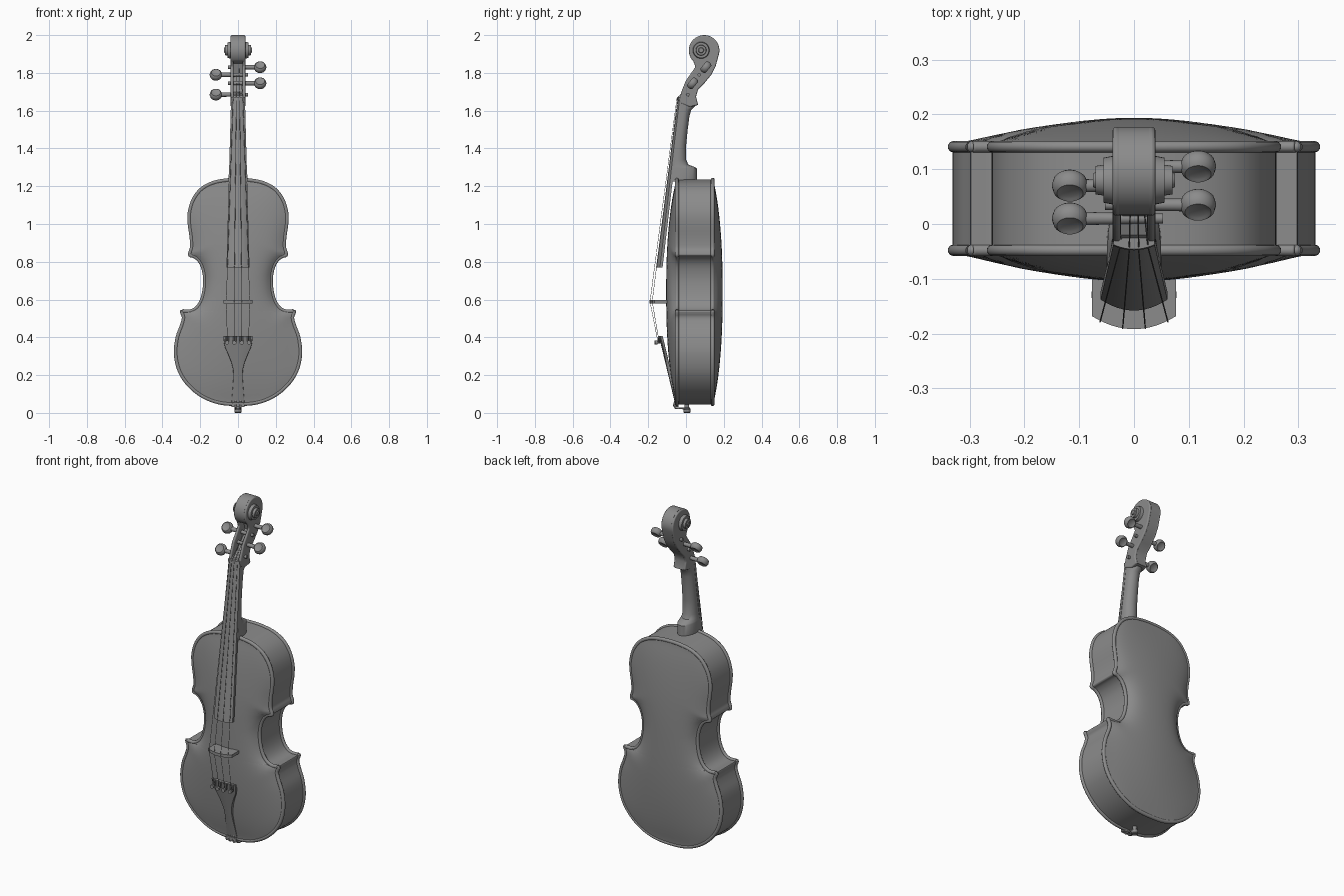
import bpy, bmesh, math
from mathutils import Vector

if "Cube" in bpy.data.objects:
    bpy.data.objects.remove(bpy.data.objects["Cube"])

def mesh(name, verts, faces, angle=35, bevel=0):
    me = bpy.data.meshes.new(name)
    me.from_pydata(verts, [], faces)
    bm = bmesh.new()
    bm.from_mesh(me)
    bmesh.ops.remove_doubles(bm, verts=bm.verts, dist=1e-5)
    bmesh.ops.recalc_face_normals(bm, faces=bm.faces)
    bm.to_mesh(me)
    bm.free()
    ob = bpy.data.objects.new(name, me)
    bpy.context.collection.objects.link(ob)
    if bevel:
        m = ob.modifiers.new("bevel", 'BEVEL')
        m.width, m.segments, m.limit_method = bevel, 3, 'ANGLE'
    bpy.ops.object.select_all(action='DESELECT')
    ob.select_set(True)
    bpy.context.view_layer.objects.active = ob
    bpy.ops.object.shade_smooth_by_angle(angle=math.radians(angle))
    return ob

def loft(name, rings, angle=35, bevel=0, caps=True):
    n = len(rings[0])
    verts = [p for r in rings for p in r]
    faces = [(k*n+i, k*n+(i+1) % n, (k+1)*n+(i+1) % n, (k+1)*n+i)
             for k in range(len(rings)-1) for i in range(n)]
    if caps:
        faces += [tuple(range(n)), tuple(range(len(verts)-n, len(verts)))]
    return mesh(name, verts, faces, angle, bevel)

def prism(name, yz, x0, x1, bevel=0):
    return loft(name, [[(x, y, z) for y, z in yz] for x in (x0, x1)], bevel=bevel)

def turned(name, p0, axis, prof, n=24, bevel=0):
    # circular sections (distance along axis, radius)
    a = Vector(axis).normalized()
    u = a.orthogonal().normalized()
    v = a.cross(u)
    t = [2*math.pi*i/n for i in range(n)]
    return loft(name, [[Vector(p0)+a*d+(u*math.cos(s)+v*math.sin(s))*r for s in t]
                       for d, r in prof], bevel=bevel)

def tube(name, pts, r, cyclic=False, res=3):
    cu = bpy.data.curves.new(name, 'CURVE')
    cu.dimensions, cu.bevel_depth, cu.bevel_resolution = '3D', r, res
    cu.use_fill_caps = True
    sp = cu.splines.new('POLY')
    sp.points.add(len(pts)-1)
    for p, c in zip(sp.points, pts):
        p.co = (*c, 1)
    sp.use_cyclic_u = cyclic
    tmp = bpy.data.objects.new(name, cu)
    bpy.context.collection.objects.link(tmp)
    me = bpy.data.meshes.new_from_object(tmp)
    bpy.data.objects.remove(tmp)
    me.name = name
    me.shade_smooth()
    ob = bpy.data.objects.new(name, me)
    bpy.context.collection.objects.link(ob)

def spline(pts, sub):
    P = [Vector(p) for p in pts]
    P = [Vector((-P[1].x, P[1].y))] + P + [Vector((-P[-2].x, P[-2].y))]
    out = []
    for i in range(1, len(P)-2):
        a, b, c, d = P[i-1:i+3]
        for k in range(sub):
            t = k/sub
            out.append(0.5*(2*b+(c-a)*t+(2*a-5*b+4*c-d)*t*t+(3*b-a-3*c+d)*t**3))
    return out + [P[-2]]

# Body outline, right half, bottom to top, with blunt corners
half = spline([(0, .036), (.1, .044), (.19, .078), (.265, .137), (.318, .215), (.34, .31),
               (.331, .4), (.308, .465), (.298, .503), (.304, .522), (.308, .537), (.301, .549),
               (.283, .549), (.252, .549), (.224, .565), (.202, .6), (.189, .65), (.185, .71),
               (.195, .765), (.213, .8), (.236, .819), (.255, .824), (.265, .836), (.262, .856),
               (.255, .88), (.257, .93), (.267, 1), (.267, 1.06), (.247, 1.13), (.203, 1.19),
               (.14, 1.226), (.07, 1.241), (0, 1.245)], 4)

def inset(d):
    out = []
    for i, p in enumerate(half):
        t = (half[min(i+1, len(half)-1)]-half[max(i-1, 0)]).normalized()
        q = p + Vector((-t.y, t.x))*d
        if i in (0, len(half)-1):
            q = Vector((0, p.y + (d if i == 0 else -d)))
        out.append(q)
    return out

def closed(h):
    return h + [Vector((-p.x, p.y)) for p in h[-2:0:-1]]

# Ribs and rounded plate edges
rib = closed(inset(.009))
loft("ribs", [[(p.x, y, p.y) for p in rib] for y in (-.048, .14)], 60, caps=False)
edge = inset(.0105)
for nm, y in (("front_edge", -.048), ("back_edge", .141)):
    tube(nm, [(p.x, y, p.y) for p in closed(edge)], .0105, True)

# Arched plates
def plate(name, y0, H):
    N, verts, faces = 20, [], []
    for p in edge:
        for j in range(N+1):
            x, z = p.x*(2*j/N-1), p.y
            d = min(math.hypot(abs(x)-q.x, z-q.y) for q in edge)
            zf = max(0, 1-abs((z-.64)/.6)**2.4)
            h = H*zf*math.cos(math.pi/2*min(1, abs(x)/.35))*(1-math.exp(-d/.03))
            verts.append((x, y0+h, z))
    W = N+1
    for i in range(len(edge)-1):
        for j in range(N):
            faces.append((i*W+j, i*W+j+1, (i+1)*W+j+1, (i+1)*W+j))
    mesh(name, verts, faces, 60)
plate("front_plate", -.054, -.051)
plate("back_plate", .147, .047)

# Neck with heel: D-shaped sections (z, half width, front y, back y)
def dsec(z, w, yf, yb):
    ym = yf+.3*(yb-yf)
    return [(w, yf, z)] + [(w*math.cos(a), ym+(yb-ym)*math.sin(a), z)
            for a in [math.pi*k/14 for k in range(15)]] + [(-w, yf, z)]
loft("neck", [dsec(*s) for s in (
    (1.225, .05, -.078, .057), (1.295, .048, -.069, .057), (1.302, .047, -.068, .045),
    (1.315, .045, -.066, .012), (1.34, .043, -.063, .001), (1.42, .041, -.053, .001),
    (1.5, .039, -.042, .009), (1.57, .038, -.034, .018), (1.605, .037, -.03, .028),
    (1.625, .037, -.028, .05), (1.66, .037, -.026, .05))], 40)

# Fingerboard and nut
def fsec(z, w, ytop, arch, thick):
    xs = [w*(k/6-1) for k in range(13)]
    return [(x, ytop+arch*(x/w)**2, z) for x in xs] + [(w, ytop+thick, z), (-w, ytop+thick, z)]
loft("fingerboard", [fsec(.77, .061, -.158, .02, .034), fsec(1.655, .037, -.043, .008, .022)])
loft("nut", [fsec(1.655, .037, -.048, .008, .03), fsec(1.672, .037, -.046, .008, .03)])

# Pegbox and scroll
def arc(c, r, a0, a1, n=30):
    return [(c[0]+r*math.cos(math.radians(a0+(a1-a0)*k/n)),
             c[1]+r*math.sin(math.radians(a0+(a1-a0)*k/n))) for k in range(n+1)]
rest = arc((.096, 1.919), .081, 225, -20) + [
    (.157, 1.835), (.134, 1.79), (.097, 1.745), (.064, 1.712), (.053, 1.675), (.064, 1.63),
    (.02, 1.62), (-.03, 1.64)]
cheek = [(-.036, 1.655), (-.024, 1.70), (-.002, 1.757), (.028, 1.80), (.05, 1.832)] + rest
floor = [(-.036, 1.655), (-.02, 1.68), (.03, 1.70), (.065, 1.755), (.098, 1.80), (.085, 1.85)] + rest
prism("pegbox_floor", floor, -.028, .028)
eye = (.08, 1.92)
for side, s in (("left", -1), ("right", 1)):
    prism("pegbox_cheek_" + side, cheek, .024*s, .039*s, .006)
    turned("scroll_volute_" + side, (.03*s, *eye), (s, 0, 0),
           [(0, .046), (.026, .041), (.026, .028), (.04, .026), (.04, .015), (.045, .012)], 32)

# Tuning pegs with flat tilted heads
pegs = [(-1, .01, 1.685), (1, .035, 1.745), (-1, .07, 1.79), (1, .105, 1.83)]
tilt = Vector((0, -.77, .64))
for i, (s, y, z) in enumerate(pegs):
    turned(f"peg_shaft_{i}", (-.053*s, y, z), (s, 0, 0),
           [(0, .009), (.098, .011), (.15, .012)], 16)
    c = Vector((.117*s, y, z))
    turned(f"peg_head_{i}", c-tilt*.018, tilt,
           [(.004, .014), (.002, .019), (0, .024), (.006, .03), (.018, .033), (.03, .03),
            (.036, .024), (.034, .019), (.032, .014)])

# Bridge
arch = [(-.077+.154*k/16, -.192+.024*((k-8)/8)**2) for k in range(17)]
bridge = [(.077, -.1), (.045, -.1), (.03, -.108), (-.03, -.108), (-.045, -.1), (-.077, -.1)]
loft("bridge", [[(x, y, z) for x, y in arch + bridge] for z in (.58, .597)])

# Tailpiece (z, half width)
def ty(z):
    return -.058-.085*(z-.05)/.355
loft("tailpiece", [fsec(z, w, ty(z), .1*w, .02) for z, w in (
    (.055, .034), (.12, .029), (.19, .024), (.23, .026), (.27, .036), (.31, .052),
    (.345, .068), (.375, .075), (.408, .078))], bevel=.002)

# Strings and fine tuners
for i, (s, y, z) in enumerate(pegs):
    k = (-1, 1, -1/3, 1/3)[i]
    e = k*k
    tube(f"string_{i}", [(.056*k, ty(.38)-.012+.007*e, .375), (.062*k, -.192+.013*e, .589),
                         (.026*k, -.049+.005*e, 1.664), (.018*k, y-.006, z)], .0013, res=1)
    x, yy = .058*k, ty(.375)+.005*e
    turned(f"fine_tuner_screw_{i}", (x, yy+.015, .372), (0, -1, 0),
           [(0, .004), (.035, .004), (.035, .011), (.046, .011)], 12)
    tube(f"fine_tuner_fork_{i}", [(x-.007, yy-.008, .408), (x-.007, yy-.008, .372),
                                  (x+.007, yy-.008, .372), (x+.007, yy-.008, .408)], .004, res=2)

# End button, saddle and tail loop
turned("end_button", (0, .005, .06), (0, 0, -1),
       [(0, .012), (.036, .012), (.042, .019), (.056, .019), (.06, .014)])
prism("saddle", [(-.066, .03), (-.04, .03), (-.04, .055), (-.066, .055)], -.035, .035, .003)
loop = [(.013*math.cos(a), .005+.013*math.sin(a), .023) for a in [math.pi*k/10 for k in range(11)]]
tube("tail_loop", [(.013, -.055, .075), (.013, -.064, .04), (.013, -.055, .025)] + loop +
     [(-.013, -.055, .025), (-.013, -.064, .04), (-.013, -.055, .075)], .005)

# One dark grey for every part
dark = bpy.data.materials.new("dark_grey")
dark.diffuse_color = (.26, .26, .26, 1)
dark.use_nodes = True
dark.node_tree.nodes["Principled BSDF"].inputs["Base Color"].default_value = dark.diffuse_color
for ob in bpy.context.collection.objects:
    ob.data.materials.clear()
    ob.data.materials.append(dark)
